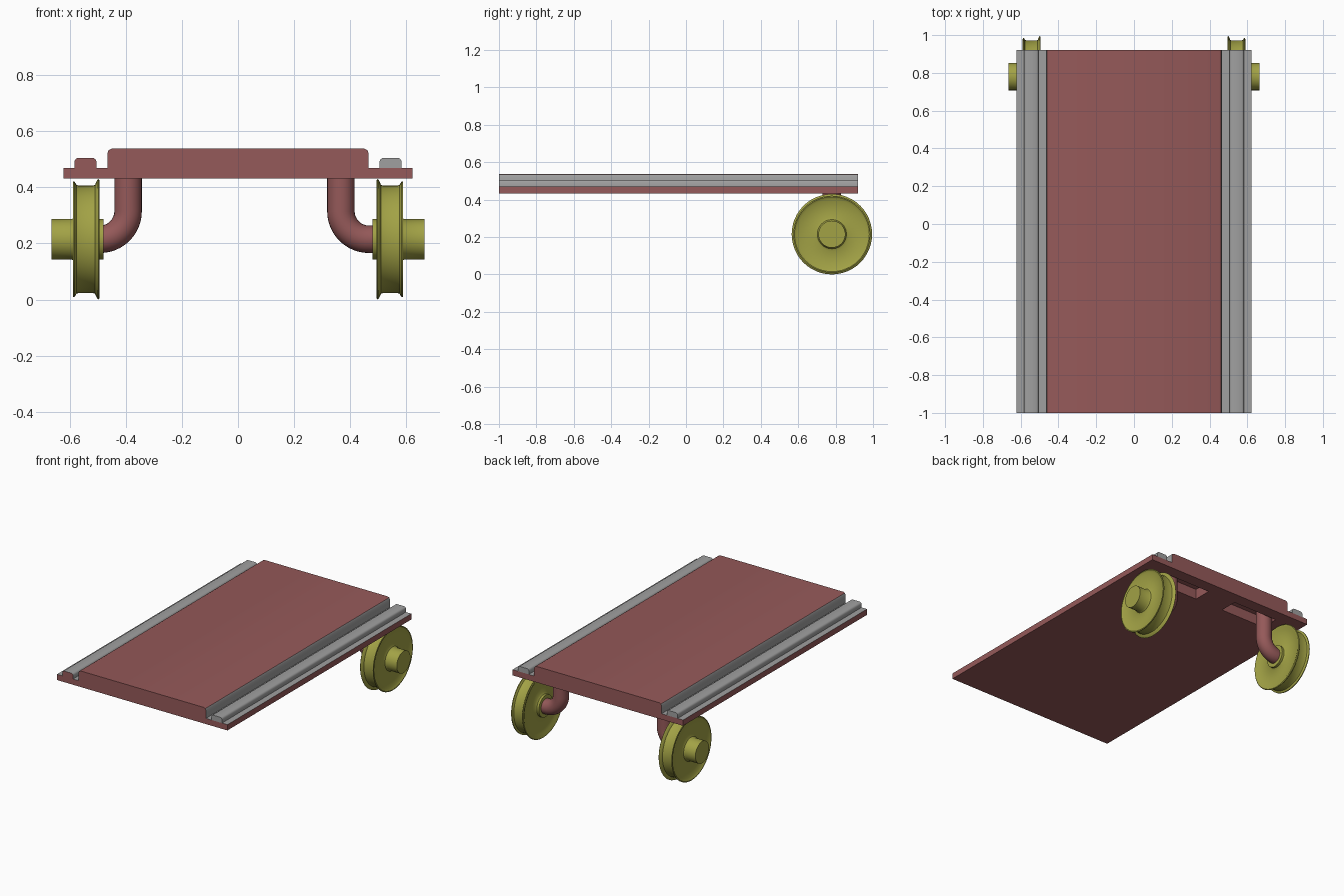
import bpy, bmesh, math
from mathutils import Vector, Matrix

if "Cube" in bpy.data.objects:
    bpy.data.objects.remove(bpy.data.objects["Cube"])

def material(name, rgb):
    m = bpy.data.materials.new(name)
    m.diffuse_color = (*rgb, 1)
    m.use_nodes = True
    m.node_tree.nodes["Principled BSDF"].inputs["Base Color"].default_value = m.diffuse_color
    return m

RED = material("red_paint", (0.30, 0.10, 0.10))
GREY = material("grey_metal", (0.35, 0.35, 0.35))
OLIVE = material("olive_metal", (0.36, 0.36, 0.06))
Y0, Y1 = -1.0, 0.92          # deck ends
AXLE_Y, AXLE_Z = 0.78, 0.215

def finish(name, bm, mats, smooth=True):
    bmesh.ops.recalc_face_normals(bm, faces=bm.faces)
    me = bpy.data.meshes.new(name)
    bm.to_mesh(me)
    bm.free()
    ob = bpy.data.objects.new(name, me)
    bpy.context.collection.objects.link(ob)
    for m in mats:
        me.materials.append(m)
    if smooth:
        bpy.ops.object.select_all(action='DESELECT')
        ob.select_set(True)
        bpy.context.view_layer.objects.active = ob
        bpy.ops.object.shade_smooth_by_angle(angle=math.radians(35))
    return ob

def extrude_y(profile, pick):
    """Extrude an x/z profile along the deck; pick(face) gives its material slot."""
    bm = bmesh.new()
    f = bm.faces.new([bm.verts.new((x, Y0, z)) for x, z in profile])
    r = bmesh.ops.extrude_face_region(bm, geom=[f])
    bmesh.ops.translate(bm, vec=(0, Y1 - Y0, 0),
                        verts=[v for v in r["geom"] if isinstance(v, bmesh.types.BMVert)])
    bmesh.ops.recalc_face_normals(bm, faces=bm.faces)
    for face in bm.faces:
        face.material_index = pick(face)
    return bm

# deck: raised middle with a low flange on each side
half = [(0.623, 0.432), (0.623, 0.47), (0.466, 0.47), (0.466, 0.522),
        (0.461, 0.533), (0.45, 0.538)]
def deck_slot(f):
    c = f.calc_center_median()
    flange_top = f.normal.z > 0.9 and c.z < 0.5
    block_side = abs(f.normal.x) > 0.9 and abs(c.x) < 0.5
    return int(flange_top or block_side)
deck = finish("deck", extrude_y(half + [(-x, z) for x, z in reversed(half)], deck_slot), [RED, GREY])

# rails along the flanges
for side, tag in ((1, "right"), (-1, "left")):
    prof = [(0.505, 0.47), (0.505, 0.494), (0.509, 0.501), (0.516, 0.505),
            (0.572, 0.505), (0.579, 0.501), (0.583, 0.494), (0.583, 0.47)]
    pick = lambda f, s=side: 0 if s < 0 and f.normal.y < -0.9 else 1
    finish(tag + "_rail", extrude_y([(side * x, z) for x, z in prof], pick), [RED, GREY])

# pockets under the deck that receive the legs
for side in (1, -1):
    bm = bmesh.new()
    bmesh.ops.create_cube(bm, size=1, matrix=Matrix.Translation((side * 0.27, AXLE_Y, 0.45))
                          @ Matrix.Diagonal((0.33, 0.12, 0.10, 1)))
    cutter = finish("pocket_cutter", bm, [RED], False)
    cutter.hide_render = True
    cutter.hide_set(True)
    mod = deck.modifiers.new("pocket", 'BOOLEAN')
    mod.object = cutter
    mod.operation = 'DIFFERENCE'
    mod.solver = 'EXACT'

# bent legs: round tube swept down from the pocket and out to the wheel
def leg(name, side, x, bend=0.10, r=0.049, n=24):
    path = [(x, 0.50, 0.0)]
    for i in range(13):
        a = math.pi / 2 * i / 12
        path.append((x + bend * (1 - math.cos(a)), AXLE_Z + bend * (1 - math.sin(a)), a))
    path.append((0.485, AXLE_Z, math.pi / 2))
    bm = bmesh.new()
    rings = []
    for px, pz, a in path:
        rings.append([bm.verts.new((side * (px + r * math.cos(t) * math.cos(a)),
                                    AXLE_Y + r * math.sin(t),
                                    pz + r * math.cos(t) * math.sin(a)))
                      for t in (2 * math.pi * k / n for k in range(n))])
    for p, q in zip(rings, rings[1:]):
        for k in range(n):
            bm.faces.new((p[k], p[(k + 1) % n], q[(k + 1) % n], q[k]))
    bm.faces.new(rings[0])
    bm.faces.new(rings[-1])
    finish(name, bm, [RED])

leg("right_leg", 1, 0.367)
leg("left_leg", -1, 0.392)

# grooved wheels with a hub: (x, radius) profile spun round the axle
wheel = [(0.479, 0), (0.479, 0.072), (0.494, 0.072), (0.503, 0.085), (0.503, 0.185),
         (0.495, 0.200), (0.494, 0.211), (0.498, 0.215), (0.502, 0.212), (0.510, 0.194),
         (0.516, 0.192), (0.570, 0.192), (0.576, 0.194), (0.583, 0.206),
         (0.588, 0.206), (0.589, 0.200), (0.580, 0.186), (0.578, 0.090),
         (0.583, 0.078), (0.593, 0.072), (0.665, 0.072), (0.665, 0)]
for side, tag in ((1, "right"), (-1, "left")):
    bm = bmesh.new()
    vs = [bm.verts.new((side * x, AXLE_Y, AXLE_Z + r)) for x, r in wheel]
    es = [bm.edges.new(p) for p in zip(vs, vs[1:])]
    bmesh.ops.spin(bm, geom=vs + es, cent=(0, AXLE_Y, AXLE_Z), axis=(1, 0, 0),
                   angle=2 * math.pi, steps=48, use_merge=True)
    bmesh.ops.remove_doubles(bm, verts=bm.verts, dist=1e-5)
    finish(tag + "_wheel", bm, [OLIVE])
